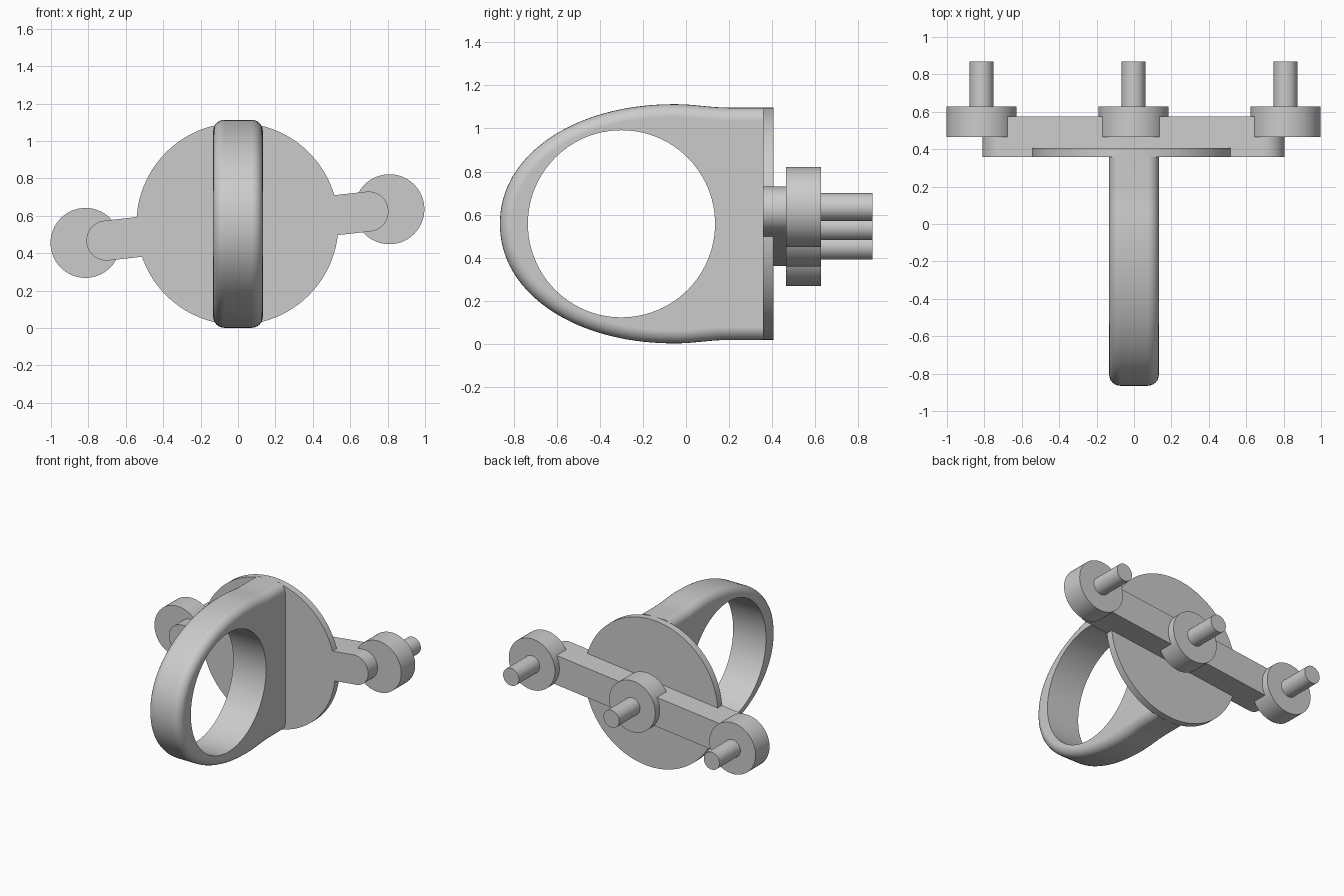
import bpy, bmesh, math
from mathutils import Matrix, Vector

if "Cube" in bpy.data.objects:
    bpy.data.objects.remove(bpy.data.objects["Cube"])

grey = bpy.data.materials.new("plain grey")
grey.use_nodes = True
grey.diffuse_color = (0.6, 0.6, 0.6, 1)
grey.node_tree.nodes["Principled BSDF"].inputs["Base Color"].default_value = (0.6, 0.6, 0.6, 1)

MID = 0.557          # height of the ring and disc centre
BAR_MID = 0.545      # height of the crossbar centre
TILT = math.atan2(0.18, 1.625)


def finish(bm, name):
    bmesh.ops.recalc_face_normals(bm, faces=bm.faces)
    mesh = bpy.data.meshes.new(name)
    bm.to_mesh(mesh)
    bm.free()
    mesh.materials.append(grey)
    obj = bpy.data.objects.new(name, mesh)
    bpy.context.collection.objects.link(obj)
    return obj


def smooth(obj):
    bpy.ops.object.select_all(action='DESELECT')
    obj.select_set(True)
    bpy.context.view_layer.objects.active = obj
    bpy.ops.object.shade_smooth_by_angle(angle=math.radians(35))


def prism(points, sweep):
    """Solid made by sweeping a closed outline along a vector."""
    bm = bmesh.new()
    face = bm.faces.new([bm.verts.new(p) for p in points])
    out = bmesh.ops.extrude_face_region(bm, geom=[face], use_keep_orig=True)
    moved = [v for v in out["geom"] if isinstance(v, bmesh.types.BMVert)]
    bmesh.ops.translate(bm, verts=moved, vec=Vector(sweep))
    return bm


def rod(name, x, z, radius, y0, y1, sides=64):
    """Cylinder running front to back."""
    ring = [2 * math.pi * i / sides for i in range(sides)]
    pts = [(x + radius * math.cos(a), y0, z + radius * math.sin(a)) for a in ring]
    obj = finish(prism(pts, (0, y1 - y0, 0)), name)
    smooth(obj)
    return obj


# Finger ring: rounded nose in front, easing into a straight block at the back
HALF = 0.133
BACK = 0.36
upper = []
for i in range(37):
    a = math.pi - i * math.pi / 72
    c, s = -math.cos(a), math.sin(a)
    upper.append((-0.05 - 0.815 * c ** 0.96, 0.556 * s ** 0.96) if i < 36 else (-0.05, 0.556))
for i in range(1, 9):
    t = i / 8
    upper.append((-0.05 + 0.25 * t, 0.548 + 0.008 * math.cos(math.pi * t)))
upper.append((BACK, 0.54))
outline = upper + [(y, -h) for y, h in reversed(upper[1:])]

bm = prism([(-HALF, y, MID + h) for y, h in outline], (2 * HALF, 0, 0))
rim = [e for e in bm.edges
       if abs(e.verts[0].co.x - e.verts[1].co.x) < 1e-5
       and min(v.co.y for v in e.verts) < BACK - 0.01]
bmesh.ops.bevel(bm, geom=rim, offset=0.06, offset_type='OFFSET', segments=6,
                profile=0.5, affect='EDGES', clamp_overlap=False)
finger_ring = finish(bm, "finger_ring")

# Round finger hole
hole = [2 * math.pi * i / 96 for i in range(96)]
cutter = finish(prism([(-0.3, -0.3 + 0.435 * math.cos(a), MID + 0.435 * math.sin(a))
                       for a in hole], (0.6, 0, 0)), "hole_cutter")
cutter.hide_render = True
cut = finger_ring.modifiers.new("finger hole", 'BOOLEAN')
cut.object = cutter
cut.operation = 'DIFFERENCE'
cut.solver = 'EXACT'
bpy.ops.object.select_all(action='DESELECT')
finger_ring.select_set(True)
bpy.context.view_layer.objects.active = finger_ring
bpy.ops.object.modifier_apply(modifier=cut.name)
bpy.data.objects.remove(cutter)
smooth(finger_ring)
weights = finger_ring.modifiers.new("even normals", 'WEIGHTED_NORMAL')
weights.keep_sharp = True

# Backing disc
rod("backing_disc", -0.003, MID, 0.54, 0.357, 0.407, 128)

# Tilted crossbar with rounded ends
reach, width = 0.705, 0.107
bar = []
for side in (1, -1):
    for i in range(25):
        a = -math.pi / 2 + math.pi * i / 24
        bar.append(Vector((side * (reach + width * math.cos(a)), 0.357,
                           side * width * math.sin(a))))
turn = Matrix.Rotation(-TILT, 4, 'Y')
place = Matrix.Translation((-0.003, 0, BAR_MID)) @ turn
crossbar = finish(prism([place @ p for p in bar], (0, 0.218, 0)), "crossbar")
smooth(crossbar)

# Three round bosses with pins along the crossbar
for label, step in (("right", -1), ("middle", 0), ("left", 1)):
    x = -0.003 + step * 0.8125
    z = BAR_MID + step * 0.09
    rod(label + "_boss", x, z, 0.187, 0.465, 0.627)
    rod(label + "_pin", x, z, 0.064, 0.62, 0.868, 40)
